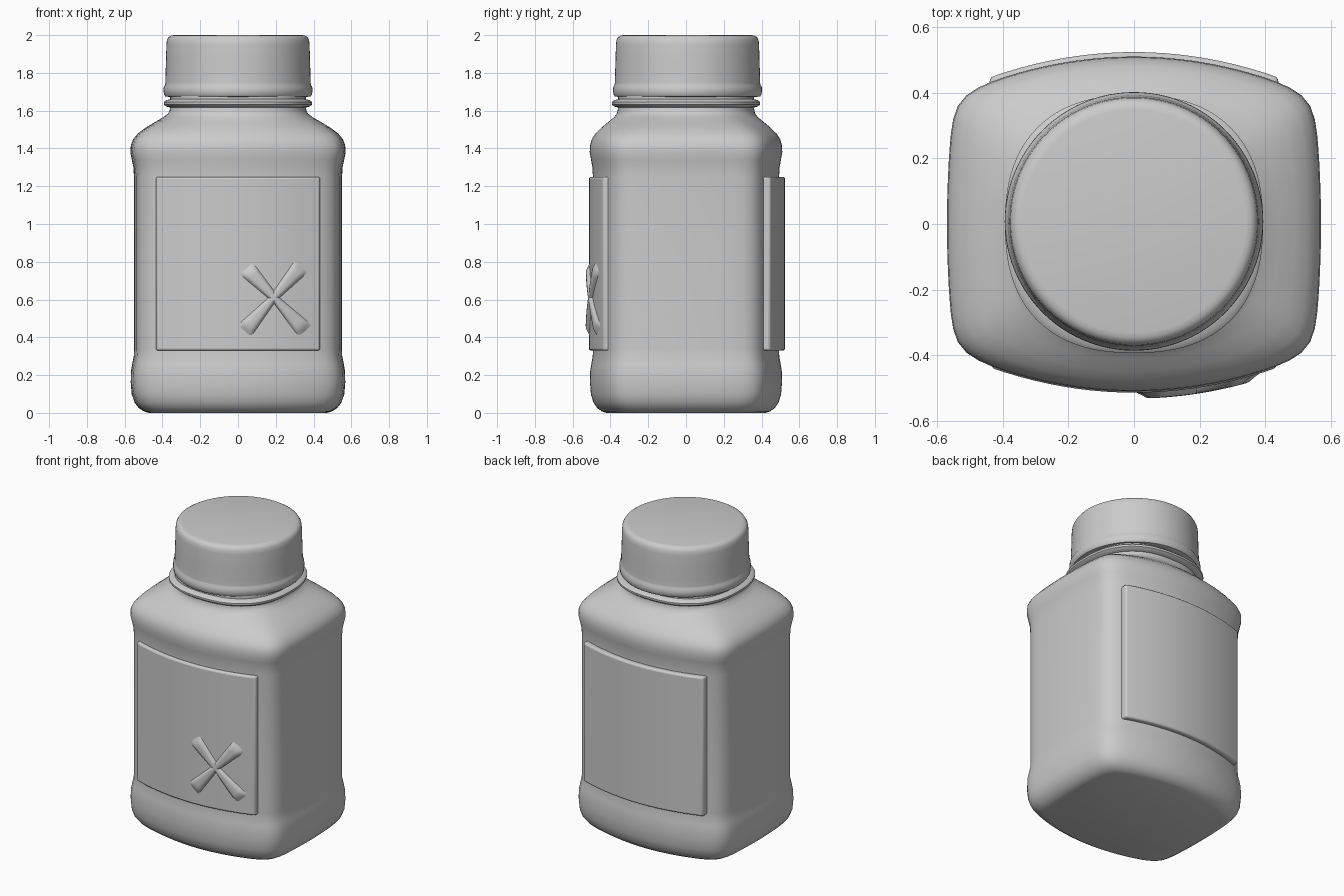
import bpy, bmesh, math

if "Cube" in bpy.data.objects:
    bpy.data.objects.remove(bpy.data.objects["Cube"])

N = 96
mat = bpy.data.materials.new("light grey plastic")
mat.diffuse_color = (0.6, 0.6, 0.6, 1)
mat.use_nodes = True
mat.node_tree.nodes["Principled BSDF"].inputs["Base Color"].default_value = mat.diffuse_color


def finish(name, bm, angle=40):
    bmesh.ops.recalc_face_normals(bm, faces=bm.faces)
    me = bpy.data.meshes.new(name)
    bm.to_mesh(me)
    bm.free()
    me.materials.append(mat)
    ob = bpy.data.objects.new(name, me)
    bpy.context.collection.objects.link(ob)
    bpy.ops.object.select_all(action='DESELECT')
    bpy.context.view_layer.objects.active = ob
    ob.select_set(True)
    bpy.ops.object.shade_smooth_by_angle(angle=math.radians(angle))
    return ob


def body_radius(a):
    # bulging rounded rectangle, solved along a direction
    lo, hi = 0.2, 0.9
    for _ in range(30):
        r = (lo + hi) / 2
        x, y = abs(r * math.cos(a)), abs(r * math.sin(a))
        g = ((x + 0.15 * y * y) / 0.57) ** 16 + ((y + 0.4 * x * x) / 0.51) ** 16
        lo, hi = (r, hi) if g < 1 else (lo, r)
    return lo


def squircle(a, p):
    return (abs(math.cos(a)) ** p + abs(math.sin(a)) ** p) ** (-1 / p)


def loft(name, rows, radius, cy=0.0):
    bm = bmesh.new()
    rings = []
    for row in rows:
        ring = []
        for i in range(N):
            a = 2 * math.pi * i / N
            r = radius(a, row)
            ring.append(bm.verts.new((r * math.cos(a), cy + r * math.sin(a), row[0])))
        rings.append(ring)
    for lo, hi in zip(rings, rings[1:]):
        for i in range(N):
            j = (i + 1) % N
            bm.faces.new((lo[i], lo[j], hi[j], hi[i]))
    bm.faces.new(rings[0][::-1])
    bm.faces.new(rings[-1])
    return finish(name, bm)


# Bottle body: height, half width, blend from body section to round neck
base = [body_radius(2 * math.pi * i / N) for i in range(N)]


def body_section(a, row):
    z, w, t = row
    b = base[round(a * N / (2 * math.pi)) % N] * w / 0.567
    return b * (1 - t) + w * squircle(a, 2.4) * t


loft("bottle_body", [
    (0, 0.47, 0), (0.008, 0.495, 0), (0.025, 0.522, 0), (0.055, 0.545, 0), (0.1, 0.56, 0),
    (0.16, 0.565, 0), (0.22, 0.564, 0), (0.26, 0.557, 0), (0.3, 0.549, 0), (0.34, 0.548, 0),
    (0.8, 0.548, 0), (1.25, 0.548, 0), (1.3, 0.551, 0), (1.34, 0.559, 0), (1.38, 0.567, 0),
    (1.42, 0.564, 0), (1.45, 0.552, 0.03), (1.48, 0.527, 0.08), (1.51, 0.487, 0.2),
    (1.54, 0.438, 0.4), (1.565, 0.395, 0.65), (1.585, 0.37, 0.9), (1.6, 0.362, 1),
    (1.62, 0.36, 1), (1.7, 0.36, 1)], body_section)

# Neck flange: slightly squared ring
loft("neck_ring", [
    (1.615, 0.355), (1.622, 0.38), (1.632, 0.392), (1.645, 0.393), (1.655, 0.382), (1.662, 0.355)],
    lambda a, r: r[1] * squircle(a, 2.4))

# Screw cap with its tamper band
loft("screw_cap", [
    (1.672, 0.36), (1.676, 0.385), (1.685, 0.392), (1.705, 0.394), (1.725, 0.393), (1.737, 0.386),
    (1.745, 0.385), (1.78, 0.384), (1.87, 0.381), (1.95, 0.379), (1.975, 0.376), (1.99, 0.367),
    (1.997, 0.355), (2.0, 0.34)], lambda a, r: r[1], 0.008)


# Raised label panels following the curved front and back
def panel(name, side, depth, hw):
    bm = bmesh.new()
    n = 20
    z0, z1 = 0.33, 1.25
    cols = []
    for i in range(n + 1):
        x = -hw + 2 * hw * i / n
        y = depth - 0.4 * x * x
        cols.append([bm.verts.new((x, side * yy, z)) for yy, z in
                     ((y, z0), (y, z1), (y - 0.06, z1), (y - 0.06, z0))])
    for a, b in zip(cols, cols[1:]):
        for k in range(4):
            bm.faces.new((a[k], b[k], b[(k + 1) % 4], a[(k + 1) % 4]))
    bm.faces.new(cols[0])
    bm.faces.new(cols[-1][::-1])
    ob = finish(name, bm, 45)
    bev = ob.modifiers.new("soft edges", 'BEVEL')
    bev.width = 0.012
    bev.segments = 3
    bev.limit_method = 'ANGLE'
    bev.angle_limit = math.radians(40)


panel("front_label_panel", -1, 0.514, 0.435)
panel("back_label_panel", 1, 0.524, 0.44)


# Embossed cross on the front label: two flared bars
def cross_bar(name, start, end):
    bm = bmesh.new()
    n, m = 24, 8
    dx, dz = end[0] - start[0], end[1] - start[1]
    length = math.hypot(dx, dz)
    rows = []
    for i in range(n + 1):
        s = i / n
        w = 0.022 + 0.03 * abs(2 * s - 1)
        row = []
        for j in range(m + 1):
            t = 2 * j / m - 1
            x = start[0] + dx * s - dz / length * w * t
            z = start[1] + dz * s + dx / length * w * t
            h = -0.006 + 0.024 * (1 - t ** 4) * min(1, s * 12 + 0.1, (1 - s) * 12 + 0.1)
            row.append(bm.verts.new((x, -(0.514 - 0.4 * x * x) - h, z)))
        rows.append(row)
    for a, b in zip(rows, rows[1:]):
        for j in range(m):
            bm.faces.new((a[j], b[j], b[j + 1], a[j + 1]))
    rim = [e for e in bm.edges if e.is_boundary]
    bmesh.ops.holes_fill(bm, edges=rim, sides=0)
    finish(name, bm)


cross_bar("cross_bar_rising", (0.03, 0.43), (0.34, 0.78))
cross_bar("cross_bar_falling", (0.04, 0.77), (0.36, 0.43))
